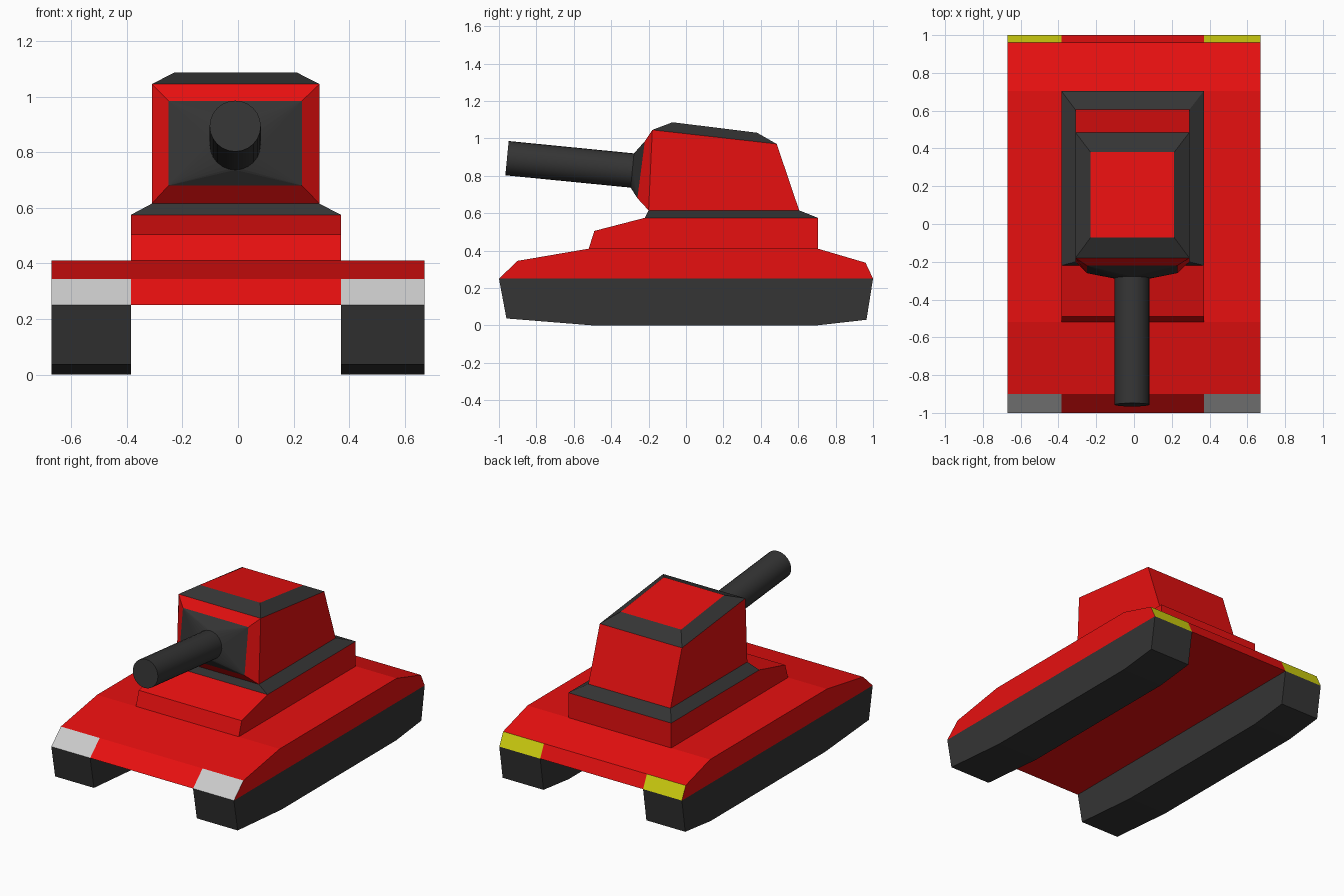
import bpy, bmesh, math
from mathutils import Vector

if "Cube" in bpy.data.objects:
    bpy.data.objects.remove(bpy.data.objects["Cube"])


def material(name, rgb):
    m = bpy.data.materials.new(name)
    m.diffuse_color = (*rgb, 1)
    m.use_nodes = True
    m.node_tree.nodes["Principled BSDF"].inputs["Base Color"].default_value = m.diffuse_color
    return m


RED = material("red_paint", (0.8, 0.005, 0.005))
DARK = material("dark_rubber", (0.035, 0.035, 0.035))
WHITE = material("headlight_white", (0.65, 0.65, 0.65))
YELLOW = material("taillight_yellow", (0.65, 0.65, 0.005))


def finish(name, bm, mats):
    bmesh.ops.recalc_face_normals(bm, faces=bm.faces)
    me = bpy.data.meshes.new(name)
    bm.to_mesh(me)
    bm.free()
    for m in mats:
        me.materials.append(m)
    ob = bpy.data.objects.new(name, me)
    bpy.context.collection.objects.link(ob)
    return ob


def extrude_profile(name, profile, stations, mats, pick=lambda col, edge: 0):
    """Closed (y, z) profile swept through the x stations."""
    bm = bmesh.new()
    n = len(profile)
    rings = [[bm.verts.new((x, y, z)) for y, z in profile] for x in stations]
    for c, (a, b) in enumerate(zip(rings, rings[1:])):
        for i in range(n):
            j = (i + 1) % n
            bm.faces.new((a[i], a[j], b[j], b[i])).material_index = pick(c, i)
    bm.faces.new(rings[0])
    bm.faces.new(rings[-1])
    return finish(name, bm, mats)


def rect(x0, x1, front, back):
    """Rectangle whose front and back edges are given as (y, z)."""
    return [(x0, *front), (x1, *front), (x1, *back), (x0, *back)]


def loft(name, loops, mats, bands, caps):
    """Stack of rectangles; bands and caps hold material indices."""
    bm = bmesh.new()
    rings = [[bm.verts.new(p) for p in loop] for loop in loops]
    for a, b, m in zip(rings, rings[1:], bands):
        for i in range(4):
            j = (i + 1) % 4
            bm.faces.new((a[i], a[j], b[j], b[i])).material_index = m
    for ring, m in zip((rings[0], rings[-1]), caps):
        bm.faces.new(ring).material_index = m
    return finish(name, bm, mats)


XL, XR = -0.385, 0.37

# Hull slab with lamps on the outer corners of the end slopes
hull = [(-1, 0.25), (-0.9, 0.345), (-0.52, 0.41), (0.705, 0.41), (0.96, 0.335), (1, 0.25)]
extrude_profile("hull", hull, [-0.67, XL, XR, 0.67], [RED, WHITE, YELLOW],
                lambda col, edge: 0 if col == 1 else {0: 1, 4: 2}.get(edge, 0))

# Tracks
track = [(-1, 0.25), (-0.96, 0.037), (-0.5, 0), (0.7, 0), (0.965, 0.03), (1, 0.25)]
for side, xs in (("left", [-0.67, XL]), ("right", [XR, 0.67])):
    extrude_profile(side + "_track", track, xs, [DARK])

# Raised deck with sloped nose
deck = [(-0.52, 0.41), (-0.49, 0.505), (-0.22, 0.575), (0.705, 0.575), (0.705, 0.41)]
extrude_profile("deck", deck, [XL, XR], [RED])

# Turret: dark skirt, red walls, dark roof bevel, red roof
loft("turret",
     [rect(XL, XR, (-0.22, 0.575), (0.705, 0.575)),
      rect(-0.31, 0.293, (-0.2, 0.615), (0.605, 0.615)),
      rect(-0.31, 0.293, (-0.18, 1.045), (0.485, 0.97)),
      rect(-0.23, 0.213, (-0.072, 1.086), (0.38, 1.03))],
     [RED, DARK], [1, 0, 1], [1, 0])

# Red frame on the turret face
inner = rect(-0.25, 0.23, (-0.26, 0.68), (-0.22, 0.985))
loft("gun_frame", [rect(-0.31, 0.293, (-0.2, 0.615), (-0.18, 1.045)), inner],
     [RED], [0], [0, 0])

# Barrel
base, tip = Vector((-0.01, -0.287, 0.828)), Vector((-0.01, -0.957, 0.894))
axis = tip - base
bpy.ops.mesh.primitive_cylinder_add(vertices=24, radius=0.092, depth=axis.length,
                                    location=(base + tip) / 2,
                                    rotation=axis.to_track_quat('Z', 'Y').to_euler())
barrel = bpy.context.object
barrel.name = "barrel"
barrel.data.materials.append(DARK)
bpy.ops.object.shade_smooth_by_angle(angle=math.radians(40))

# Mantlet: hull of the frame opening and the barrel root
bm = bmesh.new()
up = axis.normalized().cross(Vector((1, 0, 0)))
for p in inner:
    bm.verts.new(p)
for i in range(24):
    t = math.tau * i / 24
    bm.verts.new(base + 0.092 * (math.cos(t) * Vector((1, 0, 0)) + math.sin(t) * up))
bmesh.ops.convex_hull(bm, input=bm.verts)
finish("mantlet", bm, [DARK])
